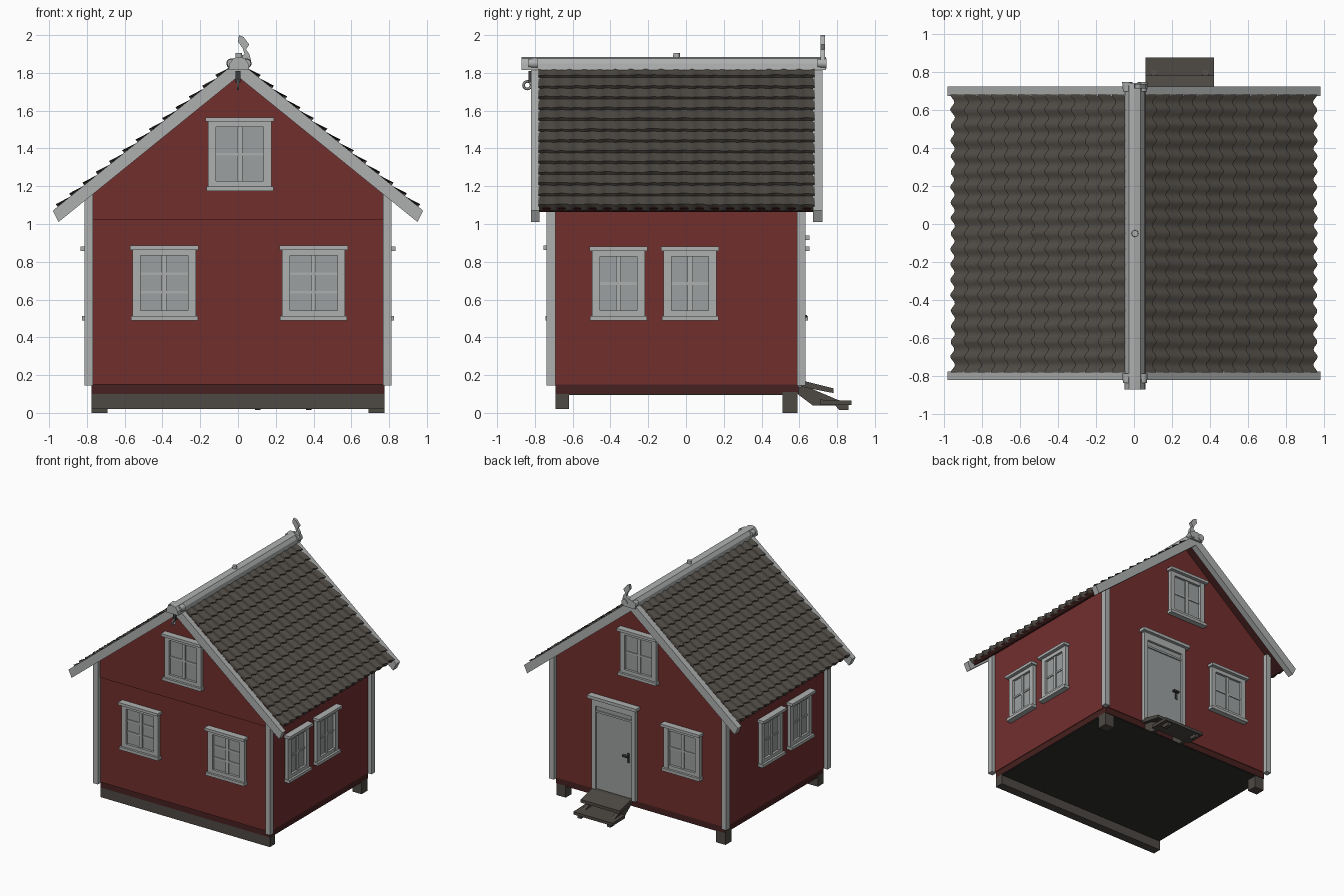
import bpy, bmesh, math, random
from mathutils import Matrix, Vector

random.seed(4)
old = bpy.data.objects.get("Cube")
if old:
    bpy.data.objects.remove(old, do_unlink=True)


def material(name, rgb):
    m = bpy.data.materials.new(name)
    m.use_nodes = True
    m.diffuse_color = (*rgb, 1)
    m.node_tree.nodes["Principled BSDF"].inputs["Base Color"].default_value = (*rgb, 1)
    return m


WHITE = material("weathered white", (0.42, 0.43, 0.43))
PANE = material("pale grey pane", (0.33, 0.35, 0.35))
RED = material("barn red", (0.165, 0.028, 0.027))
DARK_RED = material("dark red", (0.06, 0.015, 0.014))
TILE = material("brown grey tile", (0.08, 0.071, 0.06))
TIMBER = material("old timber", (0.075, 0.066, 0.056))
UNDER = material("dark underside", (0.03, 0.028, 0.026))
IRON = material("dark iron", (0.045, 0.045, 0.045))

SLOPE, RIDGE = 0.81, 1.86


def finish(name, bm, mats, matrix=None, smooth=False):
    mesh = bpy.data.meshes.new(name)
    bm.to_mesh(mesh)
    bm.free()
    for m in mats:
        mesh.materials.append(m)
    ob = bpy.data.objects.new(name, mesh)
    bpy.context.collection.objects.link(ob)
    if matrix:
        ob.matrix_world = matrix
    if smooth:
        bpy.ops.object.select_all(action='DESELECT')
        ob.select_set(True)
        bpy.context.view_layer.objects.active = ob
        bpy.ops.object.shade_smooth_by_angle(angle=math.radians(35))
    return ob


def add_box(bm, x, y, z, index=0):
    """Box from three (low, high) ranges."""
    size = [r[1] - r[0] for r in (x, y, z)]
    mid = Vector([(r[0] + r[1]) / 2 for r in (x, y, z)])
    mat = Matrix.Translation(mid) @ Matrix.Diagonal((*size, 1))
    verts = bmesh.ops.create_cube(bm, size=1, matrix=mat)["verts"]
    for f in {f for v in verts for f in v.link_faces}:
        f.material_index = index


def box(name, x, y, z, mat):
    bm = bmesh.new()
    add_box(bm, x, y, z)
    return finish(name, bm, [mat])


def prism(name, points, low, high, axis, mat):
    """Side profile (u, z) pushed along the x or y axis."""
    bm = bmesh.new()
    place = lambda u, z, d: (u, d, z) if axis == "y" else (d, u, z)
    face = bm.faces.new([bm.verts.new(place(u, z, low)) for u, z in points])
    ext = bmesh.ops.extrude_face_region(bm, geom=[face])["geom"]
    shift = Vector(place(0, 0, high - low))
    bmesh.ops.translate(bm, vec=shift, verts=[v for v in ext if isinstance(v, bmesh.types.BMVert)])
    bmesh.ops.recalc_face_normals(bm, faces=bm.faces)
    return finish(name, bm, [mat])


def roof_z(x, drop=0):
    return RIDGE - SLOPE * abs(x) - drop


# Walls and base
prism("house_walls", [(-0.78, 0.15), (0.78, 0.15), (0.78, roof_z(0.78, 0.04)),
                      (0, roof_z(0, 0.04)), (-0.78, roof_z(0.78, 0.04))], -0.7, 0.6, "y", RED)
prism("front_gable_cladding", [(-0.78, 1.02), (0.78, 1.02), (0.78, roof_z(0.78, 0.05)),
                               (0, roof_z(0, 0.05)), (-0.78, roof_z(0.78, 0.05))], -0.71, -0.69, "y", RED)
box("base_skirt", (-0.775, 0.775), (-0.69, 0.595), (0.1, 0.16), DARK_RED)
box("floor_underside", (-0.77, 0.77), (-0.685, 0.59), (0.094, 0.102), UNDER)
box("front_sill_beam", (-0.775, 0.775), (-0.69, -0.62), (0.02, 0.11), TIMBER)
for s, side in ((-1, "right"), (1, "left")):
    box(side + "_back_foot", sorted((s * 0.69, s * 0.775)), (0.51, 0.59), (0, 0.11), TIMBER)
    for y, end in ((-0.715, "front"), (0.61, "back")):
        box(f"{side}_{end}_corner_board", sorted((s * 0.768, s * 0.812)),
            (y - 0.023, y + 0.023), (0.145, roof_z(0.8, 0.05)), WHITE)

# Roof deck, bargeboards and ridge
for s, side in ((-1, "right"), (1, "left")):
    def strip(x1, top, bottom):
        return [(0, RIDGE - top), (s * x1, roof_z(x1, top)),
                (s * (x1 - 0.03), roof_z(x1 - 0.03, bottom)), (0, RIDGE - bottom)]
    prism(side + "_roof_deck", strip(0.94, 0.015, 0.06), -0.78, 0.68, "y", DARK_RED)
    prism(side + "_front_bargeboard", strip(0.98, -0.005, 0.08), -0.82, -0.775, "y", WHITE)
    prism(side + "_back_bargeboard", strip(0.98, -0.005, 0.08), 0.672, 0.722, "y", WHITE)

prism("ridge_cap", [(-0.05, 1.815), (-0.045, 1.85), (-0.025, 1.877), (0.005, 1.885),
                    (0.035, 1.877), (0.055, 1.85), (0.06, 1.815)], -0.87, 0.74, "y", WHITE)


def tile_slope(name, s, courses=13, waves=18, fine=8):
    """Overlapping courses of wavy tiles on one slope."""
    bm = bmesh.new()
    y0, y1, x0, x1 = -0.78, 0.68, 0.03, 0.945
    rows = []
    for i in range(courses):
        a = x0 + (x1 - x0) * i / courses
        b = x0 + (x1 - x0) * (i + 1) / courses
        rows += [(a, -0.004, 0), (b, 0.012, 1)]
    rows.append((x1, -0.03, 1))
    jitter = [[random.uniform(-0.003, 0.003) for _ in range(waves + 1)] for _ in range(courses + 1)]
    grid = []
    for r, (x, lift, lip) in enumerate(rows):
        line = []
        for c in range(waves * fine + 1):
            wave = math.cos(2 * math.pi * c / fine)
            up = lift + 0.006 * wave + lip * jitter[r // 2][c // fine]
            xx = x + 0.007 * wave
            y = y0 + (y1 - y0) * c / (waves * fine)
            line.append(bm.verts.new((s * (xx + 0.63 * up), y, roof_z(xx) + 0.777 * up)))
        grid.append(line)
    for top, low in zip(grid, grid[1:]):
        for c in range(waves * fine):
            quad = [top[c], low[c], low[c + 1], top[c + 1]]
            bm.faces.new(quad if s > 0 else quad[::-1])
    finish(name, bm, [TILE], smooth=True)


tile_slope("left_roof_tiles", 1)
tile_slope("right_roof_tiles", -1)


# Windows: local -y points out of the wall
def wall_frame(x, y, z, turn):
    return Matrix.Translation((x, y, z)) @ Matrix.Rotation(math.radians(turn), 4, 'Z')


def window(name, x, y, z, turn, width, height, rows=2):
    bm = bmesh.new()
    w, t = width / 2, 0.042
    add_box(bm, (-w, w), (-0.008, 0.01), (0, height), 1)
    for s in (-1, 1):
        add_box(bm, sorted((s * w, s * (w - t))), (-0.028, 0.01), (0, height))
    add_box(bm, (-w, w), (-0.027, 0.01), (height - t, height))
    add_box(bm, (-w, w), (-0.027, 0.01), (0, t))
    add_box(bm, (-0.014, 0.014), (-0.018, 0), (t, height - t))
    for r in range(1, rows):
        mid = t + (height - 2 * t) * r / rows
        add_box(bm, (-w + t, w - t), (-0.015, 0), (mid - 0.007, mid + 0.007))
    add_box(bm, (-w - 0.014, w + 0.014), (-0.055, 0.01), (height - 0.012, height + 0.01))
    add_box(bm, (-w - 0.01, w + 0.01), (-0.045, 0.01), (-0.01, 0.014))
    finish(name, bm, [WHITE, PANE], wall_frame(x, y, z, turn))


for x, side in ((-0.39, "right"), (0.4, "left")):
    window(f"front_{side}_window", x, -0.7, 0.5, 0, 0.335, 0.375, 3)
window("front_gable_window", 0.01, -0.71, 1.185, 0, 0.335, 0.37)
window("back_gable_window", 0.0, 0.6, 1.185, 180, 0.33, 0.37)
window("back_lower_window", -0.4, 0.6, 0.5, 180, 0.33, 0.37)
for x, turn, side in ((0.78, 90, "left"), (-0.78, -90, "right")):
    for y, end in ((-0.357, "front"), (0.022, "back")):
        window(f"{side}_{end}_window", x, y, 0.5, turn, 0.28, 0.37)

# Back door
bm = bmesh.new()
add_box(bm, (-0.19, 0.19), (-0.012, 0.01), (0, 0.74), 1)
for s in (-1, 1):
    add_box(bm, sorted((s * 0.2, s * 0.165)), (-0.03, 0.01), (0, 0.76))
add_box(bm, (-0.2, 0.2), (-0.03, 0.01), (0.7, 0.76))
add_box(bm, (-0.225, 0.225), (-0.055, 0.01), (0.76, 0.785))
add_box(bm, (-0.165, 0.165), (-0.022, 0), (0.645, 0.66))
add_box(bm, (0.115, 0.135), (-0.018, 0), (0.3, 0.38), 2)
add_box(bm, (0.085, 0.135), (-0.04, -0.015), (0.35, 0.362), 2)
finish("back_door", bm, [WHITE, PANE, IRON], wall_frame(0.225, 0.6, 0.155, 180))

# Back steps
for x in (0.09, 0.36):
    prism("step_stringer", [(0.59, 0.14), (0.66, 0.13), (0.86, 0.045), (0.86, 0.015),
                            (0.81, 0.015), (0.79, 0.04), (0.67, 0.04), (0.59, 0.1)],
          x, x + 0.03, "x", TIMBER)
prism("upper_tread", [(0.6, 0.165), (0.64, 0.165), (0.78, 0.13), (0.78, 0.105), (0.6, 0.14)],
      0.06, 0.42, "x", TIMBER)
prism("lower_tread", [(0.71, 0.07), (0.875, 0.065), (0.875, 0.042), (0.71, 0.045)],
      0.06, 0.42, "x", TIMBER)

# Ridge ornaments
prism("back_finial", [(-0.03, 1.86), (0.07, 1.86), (0.06, 1.9), (0.042, 1.925), (0.06, 1.95),
                      (0.03, 1.99), (0.005, 2.0), (0.0, 1.965), (0.025, 1.93), (0.035, 1.9)],
      0.712, 0.735, "y", WHITE)


def round_part(name, place, radius, depth, axis, mat):
    bm = bmesh.new()
    bmesh.ops.create_cone(bm, cap_ends=True, segments=12, radius1=radius, radius2=radius * 0.85, depth=depth)
    turn = Matrix.Rotation(math.radians(90), 4, 'X') if axis == "y" else Matrix()
    finish(name, bm, [mat], Matrix.Translation(place) @ turn, smooth=True)


round_part("ridge_knob", (0.005, -0.05, 1.875), 0.02, 0.06, "z", WHITE)
for y, end in ((-0.81, "front"), (0.72, "back")):
    for x in (-0.035, 0.045):
        round_part(end + "_apex_boss", (x, y, 1.85), 0.027, 0.05, "y", WHITE)
box("apex_bracket", (-0.012, 0.012), (-0.835, -0.8), (1.75, 1.81), IRON)
bpy.ops.mesh.primitive_torus_add(major_segments=16, minor_segments=6, major_radius=0.02, minor_radius=0.007,
                                 location=(0, -0.84, 1.735), rotation=(0, math.pi / 2, 0))
hook = bpy.context.object
hook.name = "apex_ring"
hook.data.materials.append(WHITE)
